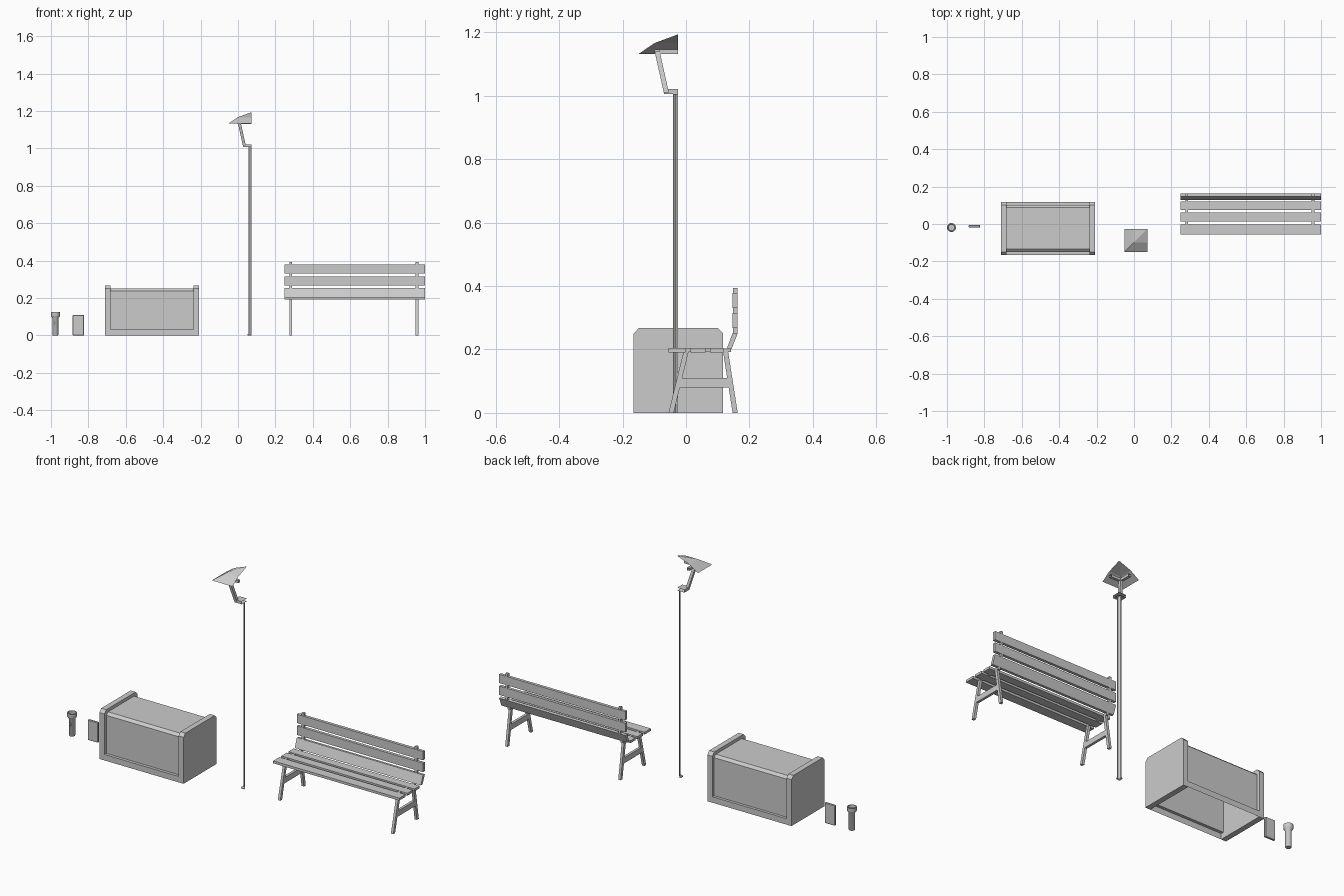
import bpy, bmesh, math

if "Cube" in bpy.data.objects:
    bpy.data.objects.remove(bpy.data.objects["Cube"])

def make(name, verts, faces, smooth=False):
    me = bpy.data.meshes.new(name)
    me.from_pydata(verts, [], faces)
    bm = bmesh.new()
    bm.from_mesh(me)
    bmesh.ops.remove_doubles(bm, verts=bm.verts, dist=1e-5)
    bmesh.ops.recalc_face_normals(bm, faces=bm.faces)
    bm.to_mesh(me)
    bm.free()
    ob = bpy.data.objects.new(name, me)
    bpy.context.collection.objects.link(ob)
    if smooth:
        bpy.ops.object.select_all(action='DESELECT')
        ob.select_set(True)
        bpy.context.view_layer.objects.active = ob
        bpy.ops.object.shade_smooth_by_angle(angle=math.radians(35))
    return ob

def extrude(name, prof, x0, x1, closed=True):
    """Extrude a (y, z) profile along x; an open profile gives a bare sheet."""
    n = len(prof)
    v = [(x, y, z) for x in (x0, x1) for y, z in prof]
    f = [(i, (i + 1) % n, n + (i + 1) % n, n + i) for i in range(n if closed else n - 1)]
    if closed:
        f += [tuple(range(n)), tuple(range(n, 2 * n))]
    return make(name, v, f)

def box(name, x0, x1, y0, y1, z0, z1):
    return extrude(name, [(y0, z0), (y1, z0), (y1, z1), (y0, z1)], x0, x1)

def bevel(ob, width, segments=1):
    m = ob.modifiers.new("bevel", 'BEVEL')
    m.width, m.segments = width, segments

# Flashlight: lathed shell with recessed lens
def lathe(name, prof, cx, cy, n=24):
    v = [(cx + r * math.cos(2 * math.pi * k / n), cy + r * math.sin(2 * math.pi * k / n), z)
         for r, z in prof for k in range(n)]
    f = [(i * n + k, i * n + (k + 1) % n, (i + 1) * n + (k + 1) % n, (i + 1) * n + k)
         for i in range(len(prof) - 1) for k in range(n)]
    return make(name, v, f, True)

FX, FY = -0.976, -0.019
lathe("flashlight_body", [(0, 0), (.014, 0), (.016, .003), (.016, .092), (.023, .102),
                          (.024, .105), (.024, .124), (.019, .124), (.017, .112), (0, .112)], FX, FY)
bevel(box("flashlight_button", FX - .004, FX + .004, FY - .018, FY - .012, .058, .074), .001)

# Small flat card block
bevel(box("flat_block", -.884, -.823, -.018, -.006, 0, .109), .002)

# Chest: open-bottomed body sheet with skirts, and two chamfered end panels
CX0, CX1, CY0, CY1 = -.711, -.209, -.165, .117
extrude("chest_body", [(CY0, 0), (CY0, .032), (-.149, .032), (-.149, .237), (-.134, .25),
                       (.088, .25), (.102, .237), (.102, .032), (CY1, .032), (CY1, 0)],
        CX0 + .03, CX1 - .03, closed=False)
end = [(CY0, 0), (CY1, 0), (CY1, .25), (CY1 - .016, .267), (CY0 + .016, .267), (CY0, .25)]
extrude("chest_end_left", end, CX0, CX0 + .03)
extrude("chest_end_right", end, CX1 - .03, CX1)

# Lamp post: quarter shell whose axis is the back right corner
LX, LY = 0.071, -0.026

def quarter(name, levels, chamfer=False):
    """Sheet lofted through square quarter rings (half width, height)."""
    t = math.tan(math.pi / 8)
    pat = [(1, 0), (1, t), (t, 1), (0, 1)] if chamfer else [(1, 0), (1, 1), (0, 1)]
    m = len(pat)
    v = [(LX - a * d, LY - b * d, z) for d, z in levels for a, b in pat]
    f = [(i * m + k, i * m + k + 1, (i + 1) * m + k + 1, (i + 1) * m + k)
         for i in range(len(levels) - 1) for k in range(m - 1)]
    return make(name, v, f)

quarter("lamp_pole", [(.015, 0), (.015, 1.006)], True)
quarter("lamp_base", [(.021, 0), (.021, .004), (.015, .012)])
quarter("lamp_lower_plate", [(0, 1.006), (.044, 1.006), (.044, 1.021), (0, 1.021)])
quarter("lamp_upper_frame", [(.073, 1.131), (.073, 1.145), (.058, 1.145), (.058, 1.131), (.073, 1.131)])
quarter("lamp_roof", [(.123, 1.132), (.073, 1.166), (0, 1.193)])
# slanted corner arm
arm = [(LX - a, LY - b, z) for o, z in ((.044, 1.01), (.073, 1.14))
       for a, b in ((o, o), (o - .016, o), (o - .016, o - .016), (o, o - .016))]
make("lamp_arm", arm, [(0, 1, 2, 3), (4, 5, 6, 7)] + [(i, (i + 1) % 4, (i + 1) % 4 + 4, i + 4) for i in range(4)])

# Bench slats
BX0, BX1 = .248, 1.0
for i, (y0, y1) in enumerate([(-.055, -.002), (.014, .061), (.075, .119)]):
    box(f"seat_slat_{i}", BX0, BX1, y0, y1, .191, .204)
for i, (z0, z1) in enumerate([(.267, .315), (.331, .378)]):
    box(f"back_slat_{i}", BX0, BX1, .147, .163, z0, z1)
extrude("back_slat_low", [(.129, .203), (.144, .203), (.163, .25), (.147, .252)], BX0, BX1)

# Bench side frames
for side, x in (("left", .283), ("right", .957)):
    a, b = x - .007, x + .007
    box(f"seat_rail_{side}", a, b, -.05, .142, .192, .203)
    extrude(f"back_post_{side}", [(.128, .2), (.142, .2), (.162, .25), (.162, .393),
                                  (.148, .393), (.148, .252)], a, b)
    extrude(f"front_leg_{side}", [(-.055, 0), (-.039, 0), (.008, .192), (-.008, .192)], a, b)
    extrude(f"back_leg_{side}", [(.147, 0), (.163, 0), (.133, .192), (.117, .192)], a, b)
    extrude(f"cross_bar_{side}", [(-.022, .08), (.138, .08), (.133, .11), (-.016, .11)], a, b)
